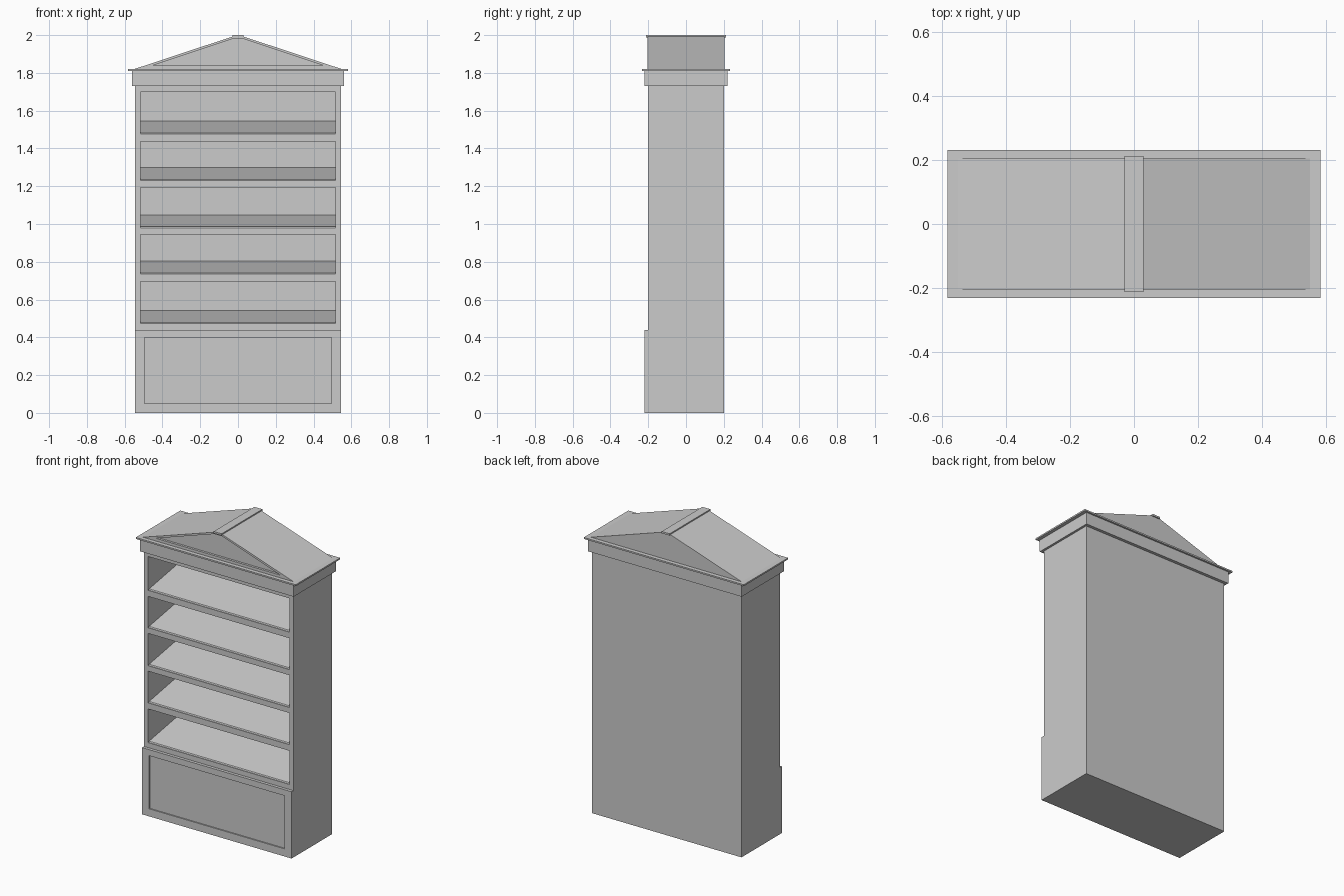
import bpy, bmesh

if "Cube" in bpy.data.objects:
    bpy.data.objects.remove(bpy.data.objects["Cube"])


def prism(name, profile, axis, lo, hi):
    """Extrude a 2D profile: axis 'x' takes (y, z) points, axis 'y' takes (x, z) points."""
    bm = bmesh.new()
    place = (lambda p, d: (d, p[0], p[1])) if axis == 'x' else (lambda p, d: (p[0], d, p[1]))
    a = [bm.verts.new(place(p, lo)) for p in profile]
    b = [bm.verts.new(place(p, hi)) for p in profile]
    bm.faces.new(a)
    bm.faces.new(b)
    n = len(profile)
    for i in range(n):
        j = (i + 1) % n
        bm.faces.new((a[i], a[j], b[j], b[i]))
    bmesh.ops.recalc_face_normals(bm, faces=bm.faces)
    me = bpy.data.meshes.new(name)
    bm.to_mesh(me)
    bm.free()
    ob = bpy.data.objects.new(name, me)
    bpy.context.collection.objects.link(ob)
    return ob


def box(name, x, y0, y1, z0, z1):
    return prism(name, [(y0, z0), (y1, z0), (y1, z1), (y0, z1)], 'x', -x, x)


def cut(ob, cutter):
    """Subtract the cutter, apply, and discard it."""
    cutter.hide_render = True
    mod = ob.modifiers.new("cut", 'BOOLEAN')
    mod.operation = 'DIFFERENCE'
    mod.solver = 'EXACT'
    mod.object = cutter
    bpy.context.view_layer.objects.active = ob
    bpy.ops.object.modifier_apply(modifier=mod.name)
    bpy.data.objects.remove(cutter)


# Cabinet body with the plinth stepping forward at the bottom
body = prism("cabinet_body", [(-0.22, 0), (0.2, 0), (0.2, 1.73), (-0.2, 1.73),
                              (-0.2, 0.44), (-0.22, 0.44)], 'x', -0.545, 0.545)

# Five open bays, each with a small front lip and a floor sloping up to the back
for floor, top in [(0.473, 0.695), (0.735, 0.944), (0.98, 1.193), (1.23, 1.437), (1.477, 1.70)]:
    bay = prism("bay_cutter", [(-0.3, floor), (-0.195, floor), (-0.19, floor + 0.006),
                               (0.17, floor + 0.068), (0.17, top), (-0.3, top)],
                'x', -0.515, 0.515)
    cut(body, bay)

# Shallow recessed panel on the plinth
cut(body, box("panel_cutter", 0.495, -0.3, -0.212, 0.05, 0.40))

# Frieze and cornice
box("frieze", 0.56, -0.22, 0.22, 1.73, 1.81)
box("cornice", 0.583, -0.232, 0.232, 1.81, 1.82)

# Gabled roof with a recessed front pediment
roof = prism("gable_roof", [(-0.55, 1.82), (0.55, 1.82), (0.03, 1.992), (-0.03, 1.992)],
             'y', -0.205, 0.205)
cut(roof, prism("pediment_cutter", [(-0.455, 1.838), (0.455, 1.838), (0.03, 1.98), (-0.03, 1.98)],
                'y', -0.3, -0.19))

# Ridge cap
box("ridge_cap", 0.029, -0.212, 0.212, 1.988, 2.0)
